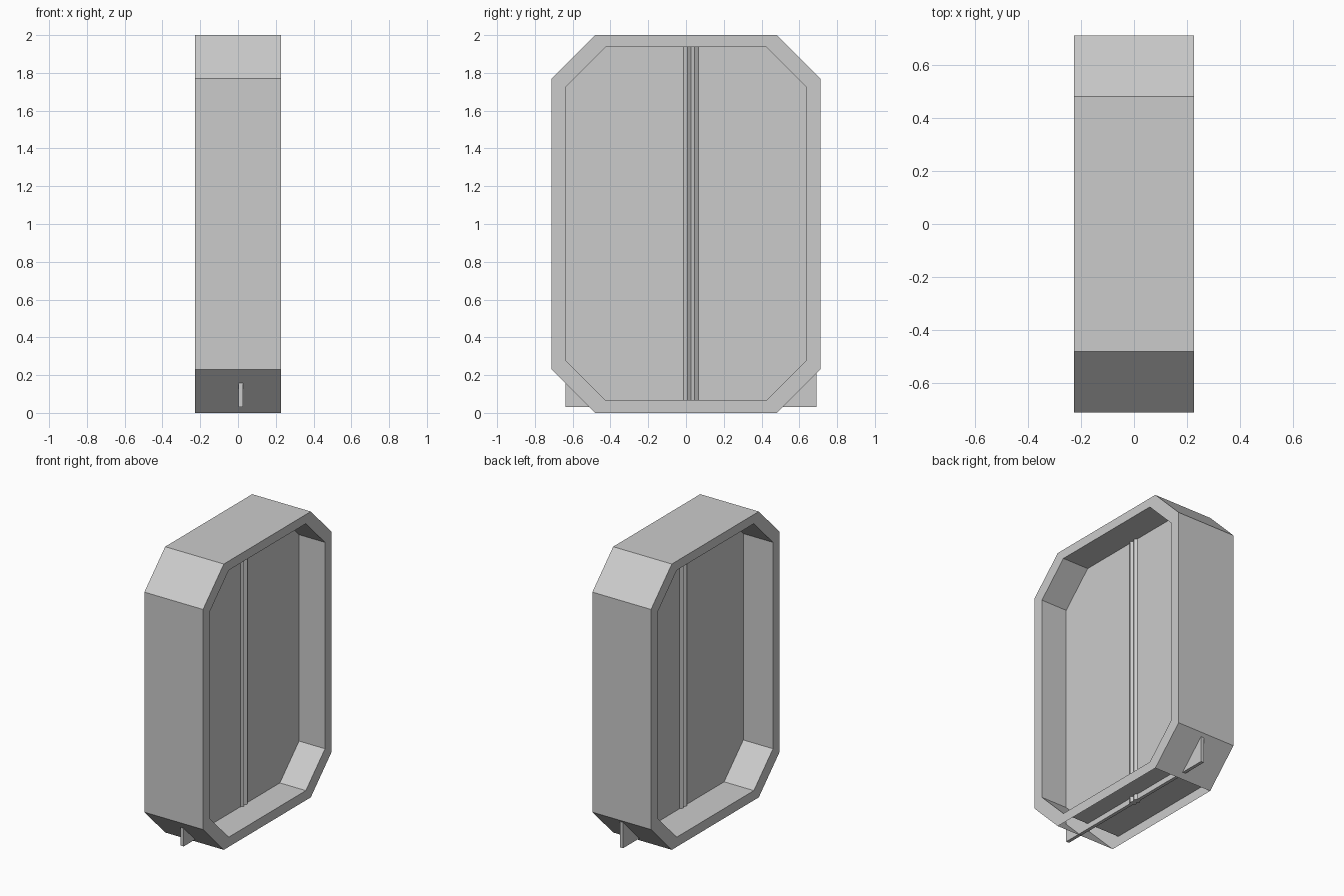
import bpy, bmesh

if "Cube" in bpy.data.objects:
    bpy.data.objects.remove(bpy.data.objects["Cube"])

def make_object(name, bm):
    bmesh.ops.remove_doubles(bm, verts=bm.verts, dist=1e-5)
    bmesh.ops.recalc_face_normals(bm, faces=bm.faces)
    mesh = bpy.data.meshes.new(name)
    bm.to_mesh(mesh)
    bm.free()
    obj = bpy.data.objects.new(name, mesh)
    bpy.context.collection.objects.link(obj)
    return obj

def octagon(hy, z0, z1, c):
    """Chamfered rectangle in the YZ plane; the first edge is the bottom one."""
    return [(-hy + c, z0), (hy - c, z0), (hy, z0 + c), (hy, z1 - c),
            (hy - c, z1), (-hy + c, z1), (-hy, z1 - c), (-hy, z0 + c)]

def prism(name, points, offset):
    """Closed solid from a flat loop of 3D points swept along offset."""
    bm = bmesh.new()
    face = bm.faces.new([bm.verts.new(p) for p in points])
    new = bmesh.ops.extrude_face_region(bm, geom=[face], use_keep_orig=True)
    moved = [g for g in new["geom"] if isinstance(g, bmesh.types.BMVert)]
    bmesh.ops.translate(bm, verts=moved, vec=offset)
    return make_object(name, bm)

# Hollow octagonal door frame, open along its underside
DEPTH = 0.227
bm = bmesh.new()
outer, inner = octagon(0.711, 0.0, 2.0, 0.23), octagon(0.638, 0.068, 1.936, 0.212)
rings = [[bm.verts.new((x, y, z)) for y, z in loop]
         for x, loop in ((-DEPTH, outer), (DEPTH, outer), (DEPTH, inner), (-DEPTH, inner))]
for k in range(4):
    a, b = rings[k], rings[(k + 1) % 4]
    for i in range(8):
        if k == 0 and i == 0:
            continue
        j = (i + 1) % 8
        bm.faces.new((a[i], a[j], b[j], b[i]))
make_object("door_frame", bm)

# Two sliding door leaves meeting slightly off centre, each with a ridged seal
SEAM, X0, X1 = 0.027, 0.003, 0.026
MID = (X0 + X1) / 2
for side, s in (("left", -1), ("right", 1)):
    leaf = [(0.039, 0.03), (0.665, 0.03), (0.665, 1.735), (0.44, 1.96), (0.039, 1.96)]
    prism(side + "_door_leaf", [(X0, SEAM + s * w, z) for w, z in leaf], (X1 - X0, 0, 0))
    seal = [(X0, 0.039), (X1, 0.039), (MID + 0.026, 0.019),
            (X1, 0.0), (X0, 0.0), (MID - 0.026, 0.019)]
    prism(side + "_door_seal", [(x, SEAM + s * w, 0.03) for x, w in seal], (0, 0, 1.93))
